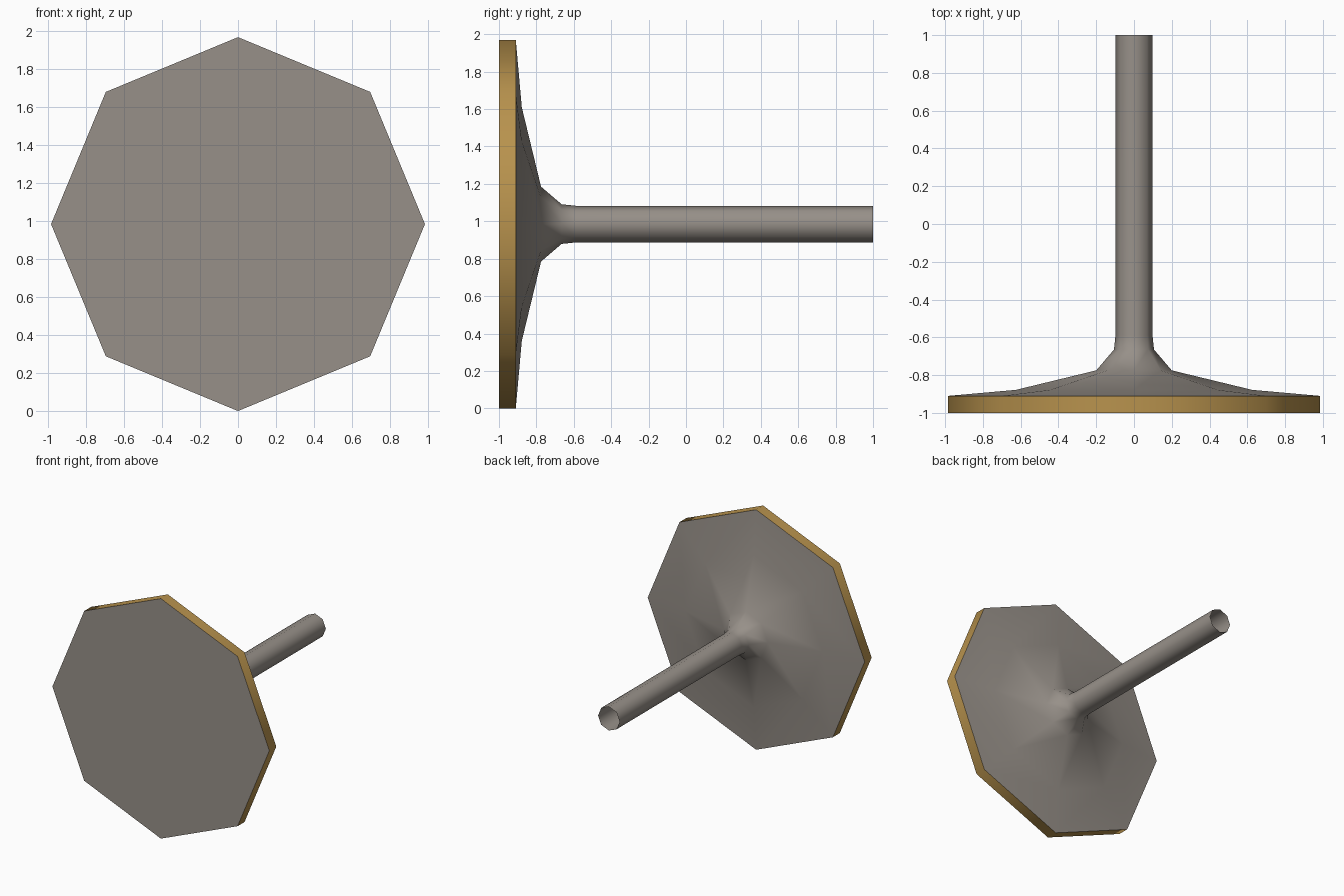
import bpy, bmesh, math

if "Cube" in bpy.data.objects:
    bpy.data.objects.remove(bpy.data.objects["Cube"])

SIDES, ZC = 8, 0.985


def material(name, rgb):
    m = bpy.data.materials.new(name)
    m.diffuse_color = (*rgb, 1)
    m.use_nodes = True
    m.node_tree.nodes["Principled BSDF"].inputs["Base Color"].default_value = m.diffuse_color
    return m


steel = material("grey steel", (0.31, 0.28, 0.25))
brass = material("brass", (0.48, 0.29, 0.075))


def lathe(name, profile, mat, cap_front=False):
    """Sweep (y, radius) points around the y axis, optionally closing the front."""
    bm = bmesh.new()
    rings = []
    for y, r in profile:
        rings.append([bm.verts.new((r * math.sin(i * math.tau / SIDES), y,
                                    ZC + r * math.cos(i * math.tau / SIDES)))
                      for i in range(SIDES)])
    for a, b in zip(rings, rings[1:]):
        for i in range(SIDES):
            j = (i + 1) % SIDES
            bm.faces.new((a[i], b[i], b[j], a[j]))
    if cap_front:
        bm.faces.new(rings[0])
    # outward = away from the axis, cap towards the front
    for f in bm.faces:
        f.normal_update()
        c = f.calc_center_median()
        out = f.normal.x * c.x + f.normal.z * (c.z - ZC)
        if cap_front and abs(f.normal.y) > 0.99:
            out = -f.normal.y
        if out < 0:
            f.normal_flip()
    me = bpy.data.meshes.new(name)
    bm.to_mesh(me)
    bm.free()
    me.materials.append(mat)
    ob = bpy.data.objects.new(name, me)
    bpy.context.collection.objects.link(ob)
    bpy.ops.object.select_all(action='DESELECT')
    ob.select_set(True)
    bpy.context.view_layer.objects.active = ob
    bpy.ops.object.shade_smooth_by_angle(angle=math.radians(50))
    return ob


# disc rim with the flat front face
rim = lathe("disc_rim", [(-1.0, 0.985), (-0.91, 0.985)], brass, cap_front=True)
rim.data.materials.append(steel)
for p in rim.data.polygons:
    if p.normal.y < -0.9:
        p.material_index = 1

# flared back of the disc running into the open-ended stem
lathe("flared_stem", [(-0.91, 0.985), (-0.878, 0.625), (-0.775, 0.2),
                      (-0.665, 0.106), (-0.59, 0.098), (1.0, 0.098)], steel)
